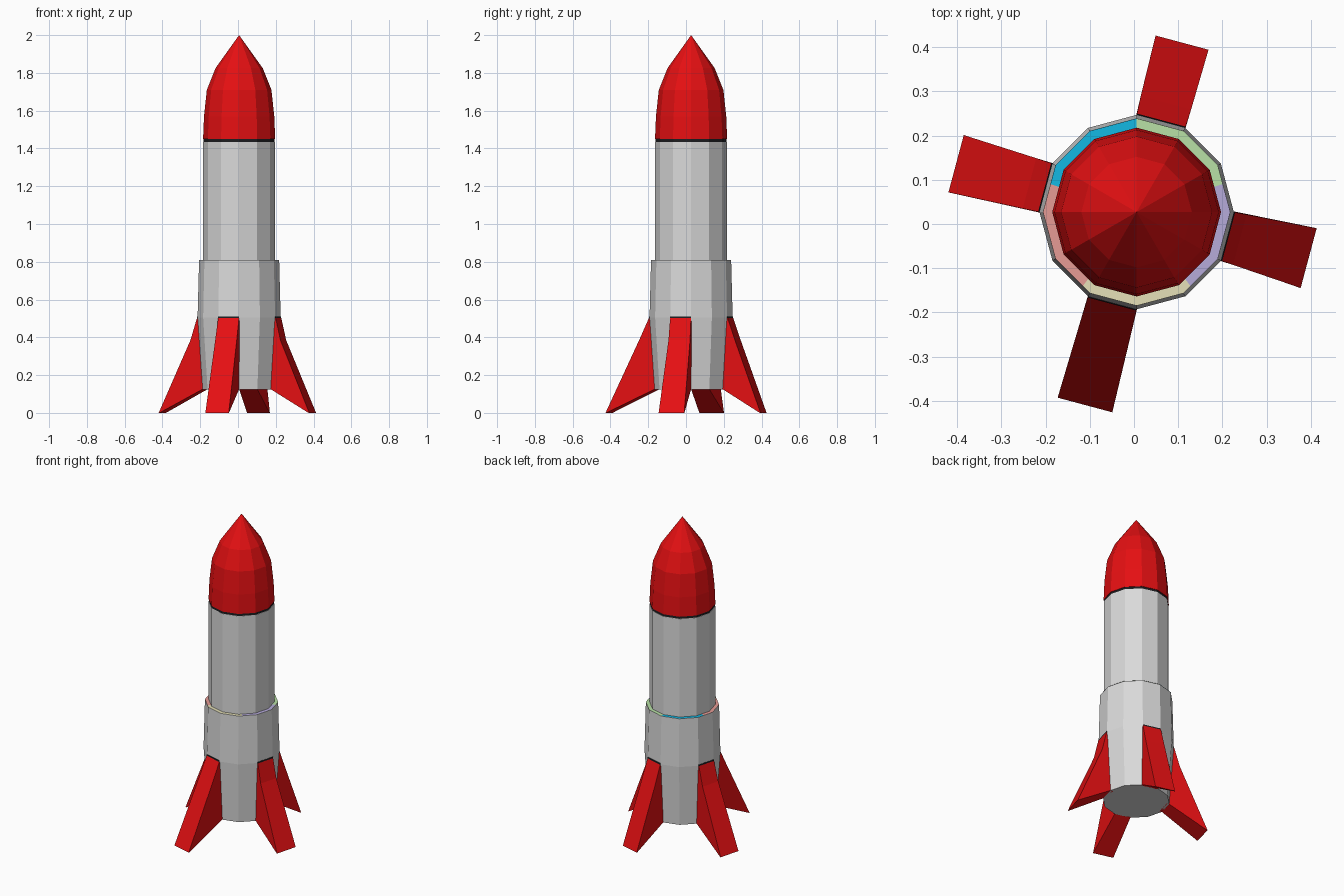
import bpy, bmesh, math

if "Cube" in bpy.data.objects:
    bpy.data.objects.remove(bpy.data.objects["Cube"])

CX, CY = 0.006, 0.027      # body axis
SIDES = 12


def mat(name, r, g, b):
    m = bpy.data.materials.new(name)
    m.diffuse_color = (r, g, b, 1)
    m.use_nodes = True
    m.node_tree.nodes["Principled BSDF"].inputs["Base Color"].default_value = m.diffuse_color
    return m


RED = mat("red", 0.78, 0.005, 0.006)
GREY = mat("light grey", 0.70, 0.70, 0.70)
BLACK = mat("black", 0.012, 0.012, 0.014)
WEDGES = [mat("pale green", 0.48, 0.75, 0.38), mat("blue", 0.007, 0.48, 0.77),
          mat("pink", 0.79, 0.33, 0.30), mat("cream", 0.79, 0.75, 0.48),
          mat("lavender", 0.47, 0.41, 0.70)]


def finish(name, bm, mats):
    bmesh.ops.recalc_face_normals(bm, faces=bm.faces)
    me = bpy.data.meshes.new(name)
    bm.to_mesh(me)
    bm.free()
    for m in mats:
        me.materials.append(m)
    ob = bpy.data.objects.new(name, me)
    ob.location = (CX, CY, 0)
    bpy.context.collection.objects.link(ob)
    return ob


def lathe(name, profile, material):
    """Closed twelve-sided turned shape from (radius, height) pairs."""
    bm = bmesh.new()
    rings = []
    for r, z in profile:
        if r == 0:
            rings.append([bm.verts.new((0, 0, z))] * SIDES)
        else:
            rings.append([bm.verts.new((r * math.cos(math.tau * i / SIDES),
                                        r * math.sin(math.tau * i / SIDES), z))
                          for i in range(SIDES)])
    for a, b in zip(rings, rings[1:]):
        for i in range(SIDES):
            j = (i + 1) % SIDES
            bm.faces.new(list(dict.fromkeys([a[i], a[j], b[j], b[i]])))
    for ring in (rings[0], rings[-1]):
        if ring[0] is not ring[1]:
            bm.faces.new(ring)
    return finish(name, bm, [material])


# Turned parts
lathe("lower_body", [(0.193, 0.125), (0.22, 0.505), (0.212, 0.809)], GREY)
lathe("upper_body", [(0.19, 0.80), (0.19, 1.435)], GREY)
lathe("black_band", [(0.188, 1.435), (0.188, 1.45)], BLACK)
lathe("nose_cone", [(0.191, 1.449), (0.186, 1.57), (0.171, 1.71),
                    (0.125, 1.825), (0, 2.0)], RED)


# Ledge plate on the lower body, split into five coloured sectors
def on_polygon(r, deg):
    off = math.radians(deg % 30 - 15)
    k = r * math.cos(math.radians(15)) / math.cos(off)
    return k * math.cos(math.radians(deg)), k * math.sin(math.radians(deg))


bm = bmesh.new()
angles = sorted(set(range(0, 360, 30)) | {18 + 72 * k for k in range(5)})
inner = [bm.verts.new((*on_polygon(0.185, a), 0.81)) for a in angles]
outer = [bm.verts.new((*on_polygon(0.212, a), 0.81)) for a in angles]
for i, a in enumerate(angles):
    j = (i + 1) % len(angles)
    f = bm.faces.new([inner[i], outer[i], outer[j], inner[j]])
    f.material_index = int(((a + 1 - 18) % 360) // 72)
finish("coloured_ledge", bm, WEDGES)


# Fins: side outline of (radial distance, half width, height), extruded sideways
def sideways_prism(name, deg, outline, material):
    a = math.radians(deg)
    ux, uy = math.cos(a), math.sin(a)
    bm = bmesh.new()
    sides = [[bm.verts.new((r * ux - s * w * uy, r * uy + s * w * ux, z))
              for r, w, z in outline] for s in (-1, 1)]
    n = len(outline)
    for side in sides:
        bm.faces.new(side)
    for i in range(n):
        j = (i + 1) % n
        bm.faces.new([sides[0][i], sides[0][j], sides[1][j], sides[1][i]])
    return finish(name, bm, [material])


# name, direction, reach, tip half width, radius of the bend
for name, deg, reach, half, bend in [("back_fin", 75, 0.397, 0.062, 0.256),
                                     ("left_fin", 165, 0.423, 0.067, 0.251),
                                     ("front_fin", 255, 0.452, 0.064, 0.269),
                                     ("right_fin", 345, 0.403, 0.070, 0.242)]:
    sideways_prism(name, deg, [(0.170, 0.050, 0.125), (0.187, 0.050, 0.125),
                               (reach - 0.004, half, 0.0), (reach, half, 0.0),
                               (bend, 0.059, 0.385), (0.2155, 0.057, 0.503),
                               (0.19, 0.057, 0.503)], RED)
    # Thin black strip capping the fin
    sideways_prism(name + "_top_strip", deg,
                   [(0.19, 0.057, 0.503), (0.2155, 0.057, 0.503),
                    (0.2145, 0.057, 0.511), (0.19, 0.057, 0.511)], BLACK)
